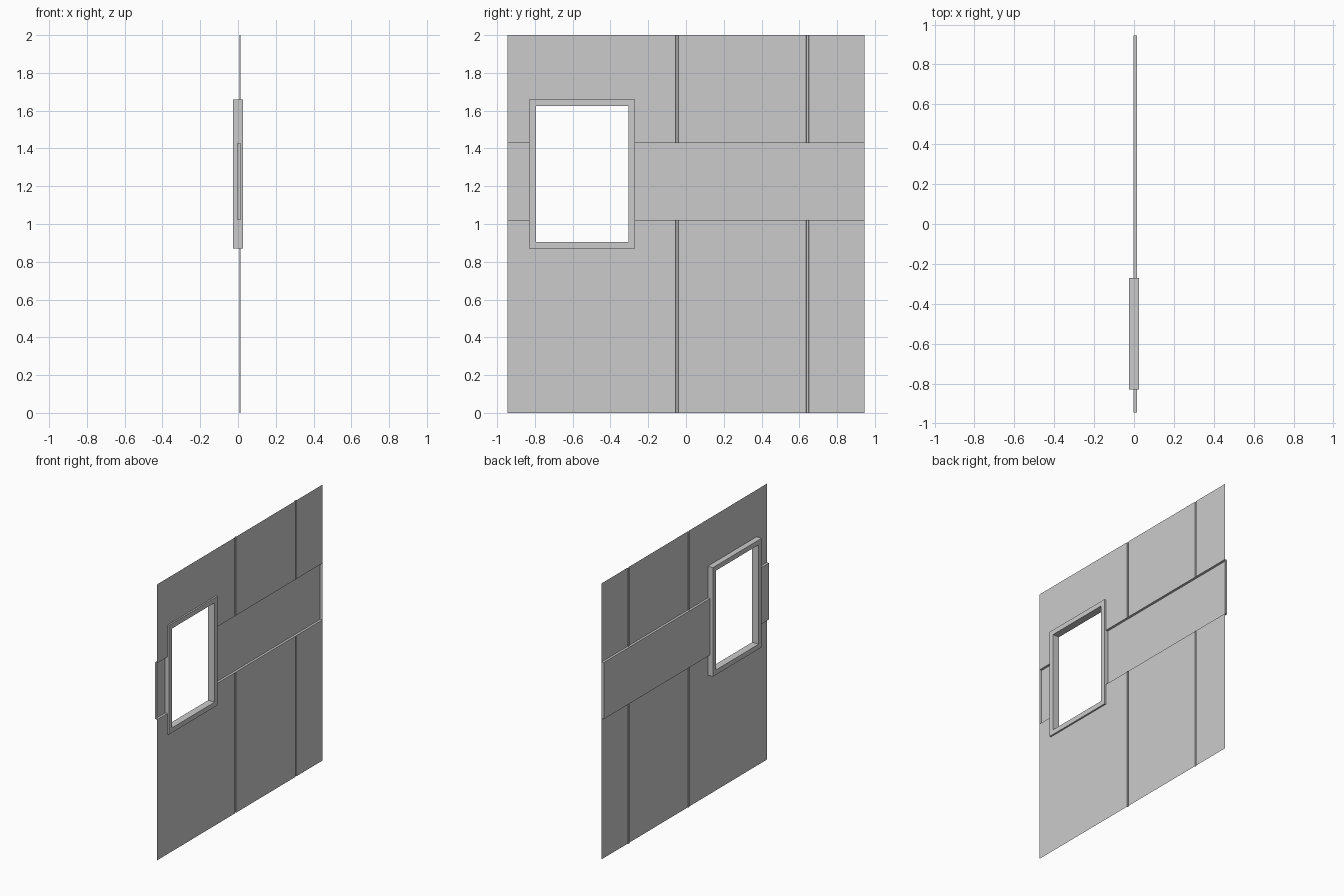
import bpy, bmesh

if "Cube" in bpy.data.objects:
    bpy.data.objects.remove(bpy.data.objects["Cube"])

WALL, GROOVE, BAND = 0.014, 0.008, -0.003      # x depths of the pressed sheet
Y0, Y1 = -0.945, 0.945
WIN_Y, WIN_Z = (-0.83, -0.27), (0.87, 1.66)    # outside of the window frame
BAND_Z = (1.02, 1.43)
GROOVES = (-0.048, 0.643)


def finish(bm, name, recalc=True):
    bmesh.ops.remove_doubles(bm, verts=bm.verts, dist=1e-5)
    if recalc:
        bmesh.ops.recalc_face_normals(bm, faces=bm.faces)
    me = bpy.data.meshes.new(name)
    bm.to_mesh(me)
    bm.free()
    ob = bpy.data.objects.new(name, me)
    bpy.context.collection.objects.link(ob)
    return ob


def quad(bm, *pts):
    bm.faces.new([bm.verts.new(p) for p in pts])


def extrude_z(bm, profile, z0, z1):
    # upright sheet following an (x, y) profile
    for (xa, ya), (xb, yb) in zip(profile, profile[1:]):
        quad(bm, (xa, ya, z0), (xb, yb, z0), (xb, yb, z1), (xa, ya, z1))


# Profile of the panel right of the window, with pressed vertical grooves
grooved = [(WALL, WIN_Y[1])]
for c in GROOVES:
    grooved += [(WALL, c - 0.007), (GROOVE, c - 0.006),
                (GROOVE, c + 0.006), (WALL, c + 0.007)]
grooved.append((WALL, Y1))

# Wall sheet above and below the band, and around the window
bm = bmesh.new()
for z0, z1 in ((0, BAND_Z[0]), (BAND_Z[1], 2)):
    extrude_z(bm, grooved, z0, z1)
    extrude_z(bm, [(WALL, Y0), (WALL, WIN_Y[0])], z0, z1)
for z0, z1 in ((0, WIN_Z[0]), (WIN_Z[1], 2)):
    extrude_z(bm, [(WALL, WIN_Y[0]), (WALL, WIN_Y[1])], z0, z1)
finish(bm, "wall_panel")

# Recessed horizontal band: open trays either side of the window
for name, ya, yb in (("band_short", Y0, WIN_Y[0]), ("band_long", WIN_Y[1], Y1)):
    bm = bmesh.new()
    extrude_z(bm, [(WALL, ya), (BAND, ya), (BAND, yb), (WALL, yb)], *BAND_Z)
    for z in BAND_Z:
        quad(bm, (WALL, ya, z), (WALL, yb, z), (BAND, yb, z), (BAND, ya, z))
    finish(bm, name)

# Window frame: rectangular ring
bm = bmesh.new()
T = 0.035


def ring(x, t):
    (a, b), (c, d) = WIN_Y, WIN_Z
    return [(x, a + t, c + t), (x, b - t, c + t), (x, b - t, d - t), (x, a + t, d - t)]


loops = [ring(-0.026, 0), ring(0.026, 0), ring(0.026, T), ring(-0.026, T)]
for i in range(4):
    p, q = loops[i], loops[(i + 1) % 4]
    for k in range(4):
        n = (k + 1) % 4
        quad(bm, p[k], p[n], q[n], q[k])
finish(bm, "window_frame")
